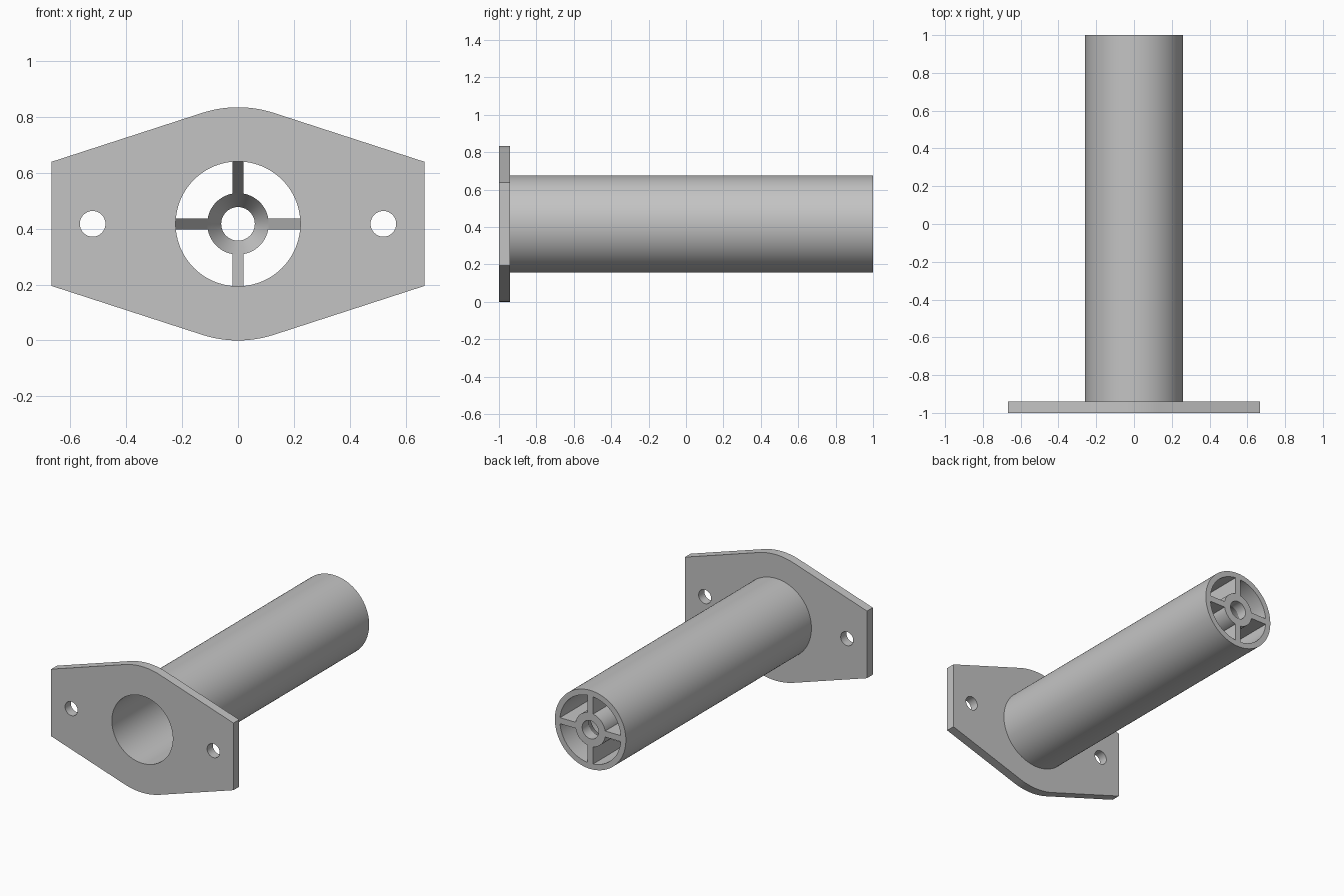
import bpy, bmesh, math
from mathutils import Matrix, Vector

cube = bpy.data.objects.get("Cube")
if cube:
    bpy.data.objects.remove(cube, do_unlink=True)

SEG = 96
AXIS_Z = 0.417            # height of the tube axis
FRONT, PLATE_BACK, END = -1.0, -0.94, 1.0
BORE, OUTER = 0.223, 0.26
HUB_HOLE, HUB = 0.06, 0.11
PLATE_R, SIDE_X, SIDE_Z = 0.417, 0.667, 0.222

grey = bpy.data.materials.new("plain grey")
grey.use_nodes = True
colour = (0.55, 0.55, 0.55, 1)
grey.diffuse_color = colour
grey.node_tree.nodes["Principled BSDF"].inputs["Base Color"].default_value = colour


def finish(bm, name, smooth=True):
    bmesh.ops.recalc_face_normals(bm, faces=bm.faces)
    mesh = bpy.data.meshes.new(name)
    bm.to_mesh(mesh)
    bm.free()
    mesh.materials.append(grey)
    obj = bpy.data.objects.new(name, mesh)
    obj.location.z = AXIS_Z
    bpy.context.collection.objects.link(obj)
    if smooth:
        bpy.ops.object.select_all(action='DESELECT')
        obj.select_set(True)
        bpy.context.view_layer.objects.active = obj
        bpy.ops.object.shade_smooth_by_angle(angle=math.radians(30))
    return obj


def lathe(name, profile, closed):
    """Turn a (radius, y) profile around the tube axis."""
    bm = bmesh.new()
    verts = [bm.verts.new((r, y, 0)) for r, y in profile]
    edges = [bm.edges.new(pair) for pair in zip(verts, verts[1:])]
    if closed:
        edges.append(bm.edges.new((verts[-1], verts[0])))
    bmesh.ops.spin(bm, geom=verts + edges, cent=(0, 0, 0), axis=(0, 1, 0),
                   angle=math.tau, steps=SEG, use_duplicate=False)
    bmesh.ops.remove_doubles(bm, verts=bm.verts, dist=1e-5)
    return finish(bm, name)


def circle(x, r, n):
    return [(x + r * math.cos(math.tau * i / n), r * math.sin(math.tau * i / n))
            for i in range(n)]


# Mounting plate: straight sides, tangent slopes and rounded top and bottom
tangent = math.atan2(SIDE_Z, SIDE_X) + math.acos(PLATE_R / math.hypot(SIDE_X, SIDE_Z))
steps = 16
arc = [tangent + (math.pi - 2 * tangent) * i / steps for i in range(steps + 1)]
upper = [(SIDE_X, SIDE_Z)]
upper += [(PLATE_R * math.cos(a), PLATE_R * math.sin(a)) for a in arc]
upper.append((-SIDE_X, SIDE_Z))
outline = upper + [(-x, -z) for x, z in upper]

bm = bmesh.new()
loops = [outline, circle(0, BORE, SEG), circle(0.52, 0.046, 32), circle(-0.52, 0.046, 32)]
for loop in loops:
    verts = [bm.verts.new((x, FRONT, z)) for x, z in loop]
    for a, b in zip(verts, verts[1:] + verts[:1]):
        bm.edges.new((a, b))
bmesh.ops.triangle_fill(bm, edges=bm.edges[:], use_beauty=True, normal=(0, -1, 0))
extruded = bmesh.ops.extrude_face_region(bm, geom=bm.faces[:], use_keep_orig=True)
bmesh.ops.translate(bm, vec=(0, PLATE_BACK - FRONT, 0),
                    verts=[v for v in extruded["geom"] if isinstance(v, bmesh.types.BMVert)])
finish(bm, "mounting_plate")

# Long hollow tube
lathe("tube", [(OUTER, PLATE_BACK), (OUTER, END), (BORE, END), (BORE, PLATE_BACK)], False)


# Funnel-shaped hub at the far end
def funnel_y(r):
    return 0.93 - 1.73 * (r - HUB_HOLE)


lathe("end_hub", [(HUB_HOLE, END), (HUB_HOLE, funnel_y(HUB_HOLE)),
                  (HUB, funnel_y(HUB)), (HUB, END)], True)

# Four ribs whose sloping front edges continue the funnel
inner, outer, half = HUB - 0.004, BORE + 0.004, 0.02
side = [(inner, END), (inner, funnel_y(inner)), (outer, funnel_y(outer)), (outer, END)]
for i, name in enumerate(["left", "top", "right", "bottom"]):
    bm = bmesh.new()
    face = bm.faces.new([bm.verts.new((r, y, -half)) for r, y in side])
    ext = bmesh.ops.extrude_face_region(bm, geom=[face], use_keep_orig=True)
    bmesh.ops.translate(bm, vec=Vector((0, 0, 2 * half)),
                        verts=[v for v in ext["geom"] if isinstance(v, bmesh.types.BMVert)])
    bmesh.ops.transform(bm, matrix=Matrix.Rotation(-i * math.pi / 2, 4, 'Y'), verts=bm.verts)
    finish(bm, name + "_rib", smooth=False)
